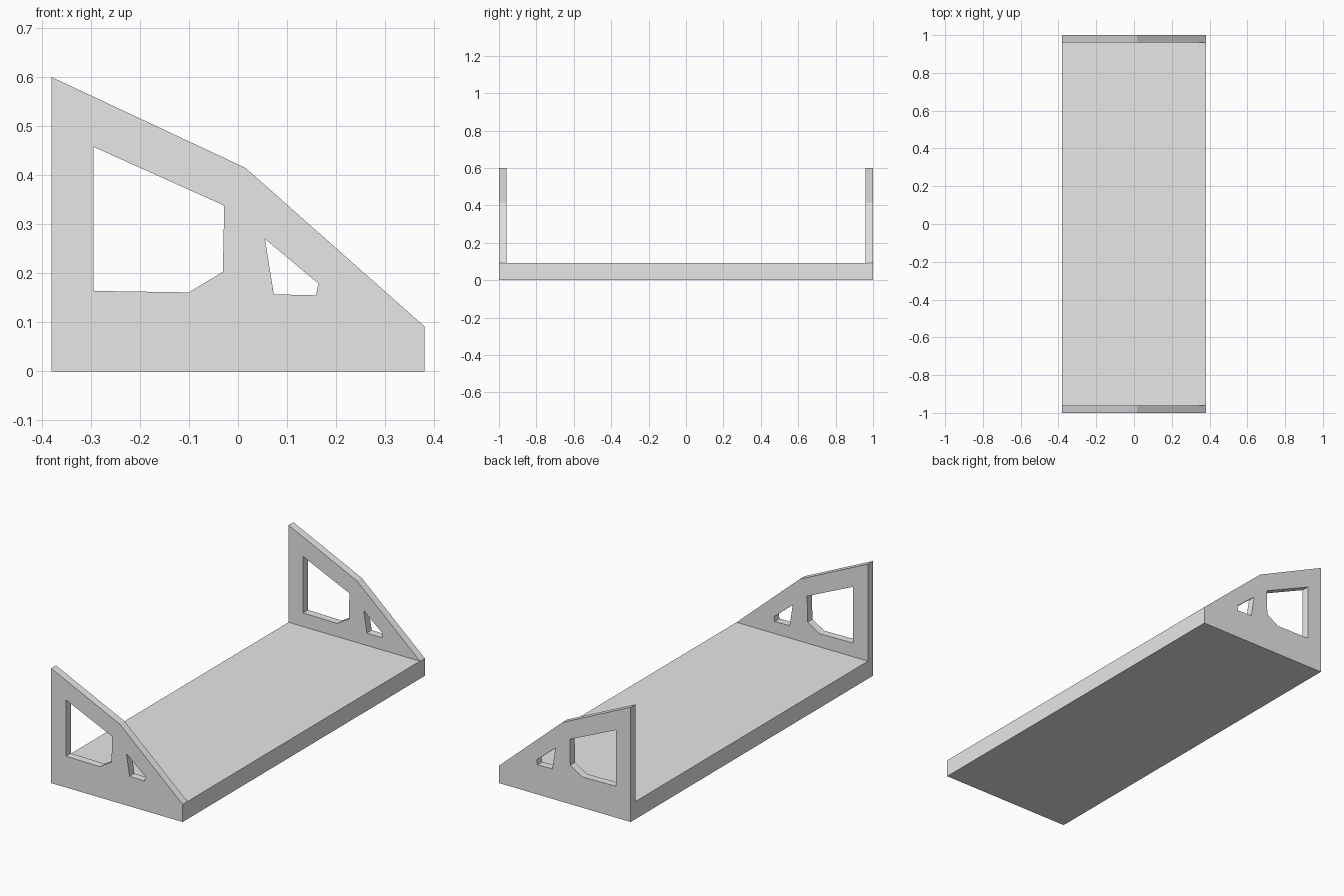
import bpy
import bmesh

cube = bpy.data.objects.get("Cube")
if cube:
    bpy.data.objects.remove(cube, do_unlink=True)

HALF_X, HALF_Y, THICK, BASE_H = 0.38, 1.0, 0.04, 0.092

grey = bpy.data.materials.new("light grey")
grey.use_nodes = True
grey.diffuse_color = (0.8, 0.8, 0.8, 1)
grey.node_tree.nodes["Principled BSDF"].inputs["Base Color"].default_value = (0.8, 0.8, 0.8, 1)

# Side panel profile (x, z) and its two window openings
outline = [(-HALF_X, 0), (HALF_X, 0), (HALF_X, BASE_H), (0.015, 0.415), (-HALF_X, 0.6)]
large_window = [(-0.295, 0.164), (-0.10, 0.161), (-0.031, 0.203), (-0.028, 0.338), (-0.295, 0.458)]
small_window = [(0.073, 0.157), (0.159, 0.155), (0.164, 0.179), (0.055, 0.27)]


def add_prism(name, loops, y, depth):
    """Fill the loops (outer edge, then holes) and extrude along +y."""
    bm = bmesh.new()
    edges = []
    for loop in loops:
        verts = [bm.verts.new((x, y, z)) for x, z in loop]
        edges += [bm.edges.new((a, b)) for a, b in zip(verts, verts[1:] + verts[:1])]
    bmesh.ops.triangle_fill(bm, edges=edges, use_beauty=True, use_dissolve=False)
    result = bmesh.ops.extrude_face_region(bm, geom=bm.faces[:], use_keep_orig=True)
    moved = [v for v in result["geom"] if isinstance(v, bmesh.types.BMVert)]
    bmesh.ops.translate(bm, verts=moved, vec=(0, depth, 0))
    bmesh.ops.recalc_face_normals(bm, faces=bm.faces[:])
    mesh = bpy.data.meshes.new(name)
    bm.to_mesh(mesh)
    bm.free()
    mesh.materials.append(grey)
    obj = bpy.data.objects.new(name, mesh)
    bpy.context.collection.objects.link(obj)
    return obj


# End panels with windows
panel_loops = [outline, large_window, small_window]
add_prism("front_panel", panel_loops, -HALF_Y, THICK)
add_prism("back_panel", panel_loops, HALF_Y - THICK, THICK)

# Base slab between the panels
slab = [(-HALF_X, 0), (HALF_X, 0), (HALF_X, BASE_H), (-HALF_X, BASE_H)]
add_prism("base_slab", [slab], THICK - HALF_Y, 2 * (HALF_Y - THICK))
